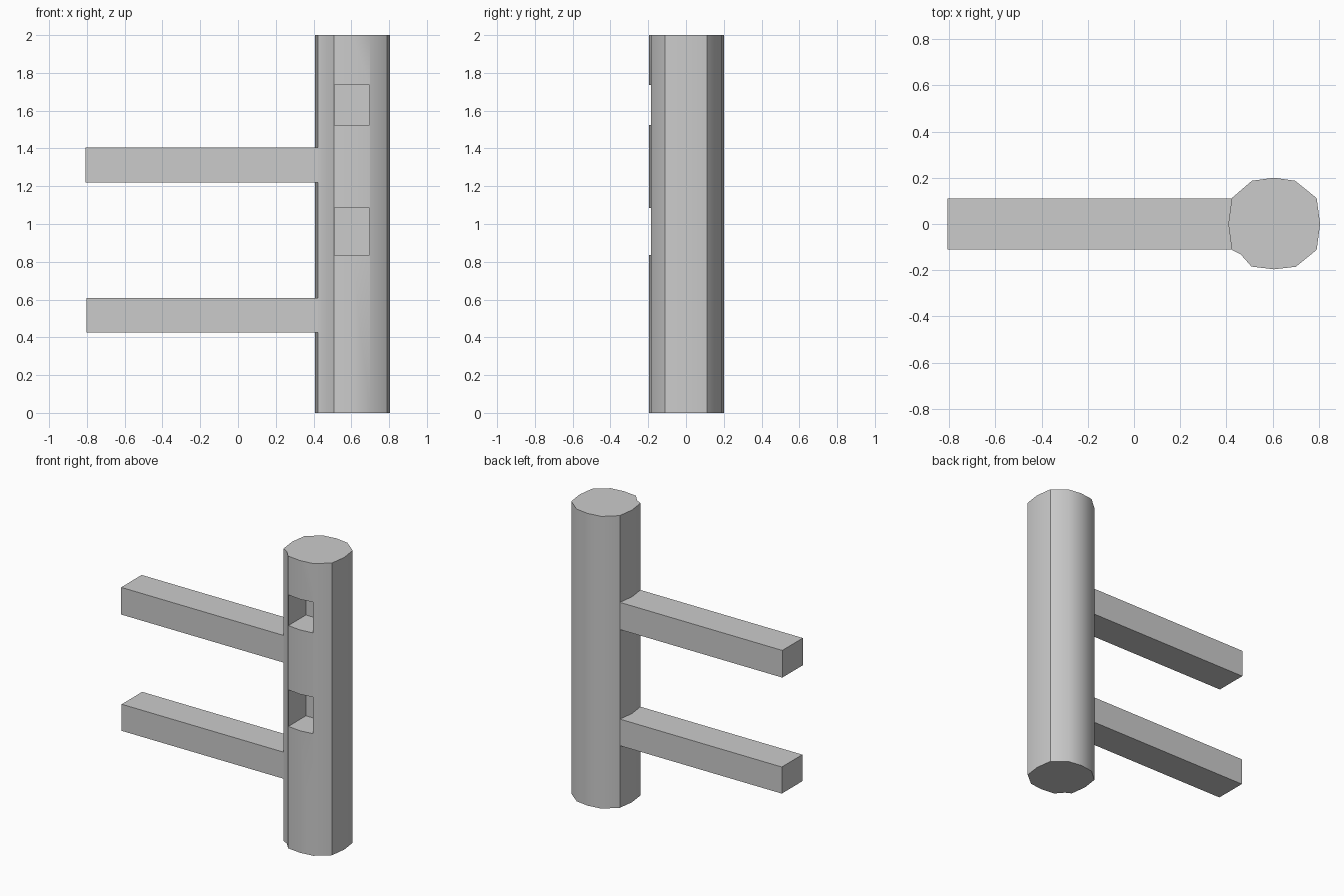
import bpy, bmesh, math
from mathutils import Vector

if "Cube" in bpy.data.objects:
    bpy.data.objects.remove(bpy.data.objects["Cube"])


def box(name, lo, hi):
    lo, hi = Vector(lo), Vector(hi)
    bm = bmesh.new()
    bmesh.ops.create_cube(bm, size=1)
    for v in bm.verts:
        v.co = Vector((v.co[i] * (hi[i] - lo[i]) + (hi[i] + lo[i]) / 2 for i in range(3)))
    return finish(name, bm)


def finish(name, bm):
    bmesh.ops.recalc_face_normals(bm, faces=bm.faces)
    mesh = bpy.data.meshes.new(name)
    bm.to_mesh(mesh)
    bm.free()
    ob = bpy.data.objects.new(name, mesh)
    bpy.context.collection.objects.link(ob)
    return ob


# Post: hewn twelve-sided log with a small dent along the front left
profile = [(0.408, 0), (0.423, -0.112), (0.462, -0.132), (0.508, -0.184), (0.605, -0.196),
           (0.70, -0.185), (0.79, -0.112), (0.805, 0), (0.79, 0.112), (0.697, 0.187),
           (0.605, 0.2), (0.51, 0.187), (0.423, 0.112)]
bm = bmesh.new()
base = bm.faces.new([bm.verts.new((x, y, 0)) for x, y in profile])
top = bmesh.ops.extrude_face_region(bm, geom=[base], use_keep_orig=True)
bmesh.ops.translate(bm, vec=(0, 0, 2),
                    verts=[g for g in top["geom"] if isinstance(g, bmesh.types.BMVert)])
post = finish("post", bm)

# Mortise slots cut halfway into the front of the post
bpy.context.view_layer.objects.active = post
post.select_set(True)
for z0, z1 in ((0.835, 1.085), (1.525, 1.735)):
    cutter = box("slot_cutter", (0.511, -0.4, z0), (0.697, 0.005, z1))
    cutter.hide_render = True
    mod = post.modifiers.new("slot", 'BOOLEAN')
    mod.operation = 'DIFFERENCE'
    mod.solver = 'EXACT'
    mod.object = cutter
    bpy.ops.object.modifier_apply(modifier=mod.name)
    bpy.data.objects.remove(cutter)
bpy.ops.object.shade_smooth_by_angle(angle=math.radians(40))

# Rails reaching out from the left of the post
box("lower_rail", (-0.803, -0.111, 0.425), (0.425, 0.111, 0.607))
box("upper_rail", (-0.807, -0.111, 1.22), (0.425, 0.111, 1.406))
